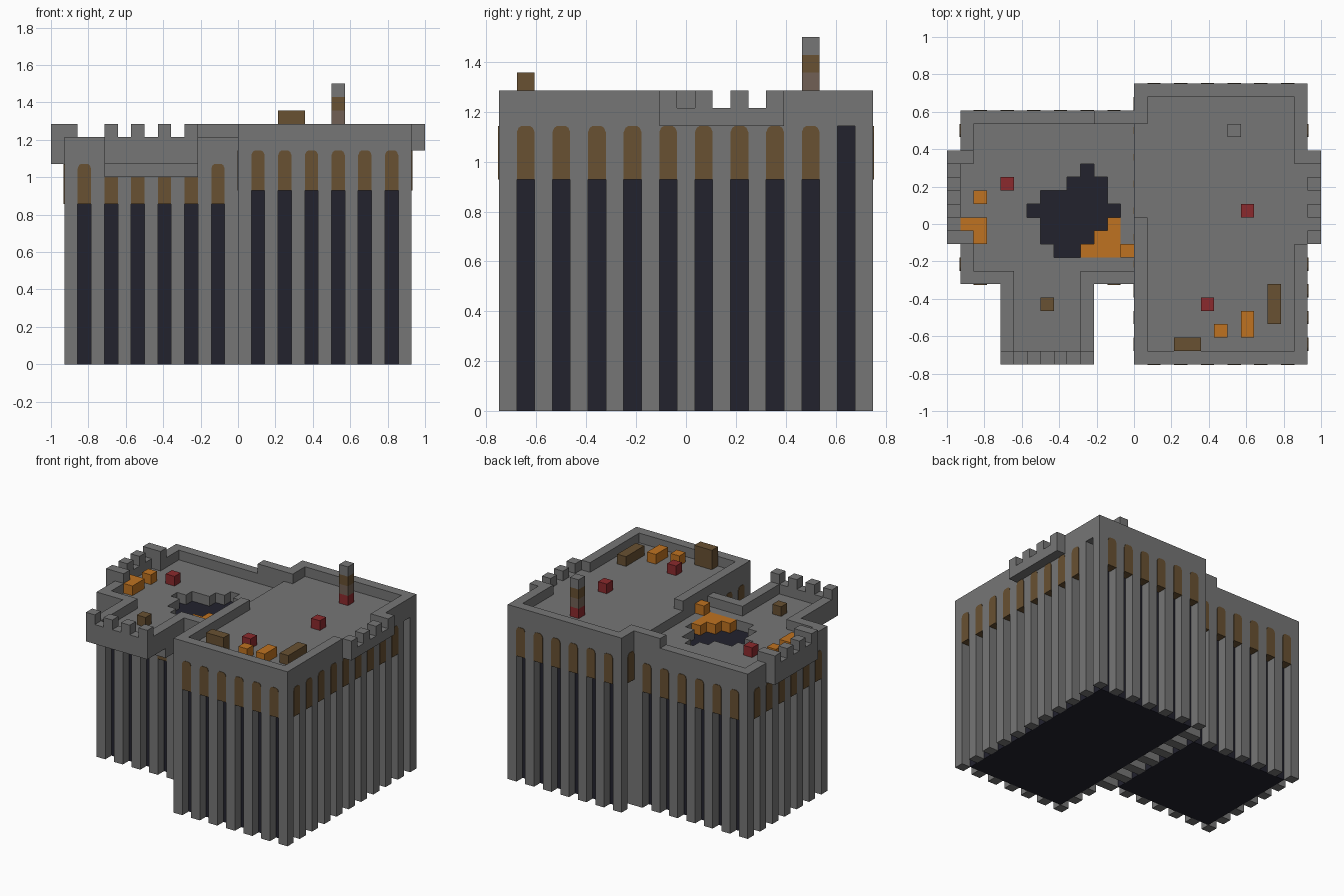
import bpy, bmesh
from mathutils import Matrix, Vector

if "Cube" in bpy.data.objects:
    bpy.data.objects.remove(bpy.data.objects["Cube"], do_unlink=True)

U = 1 / 14  # one block


def material(name, rgb):
    m = bpy.data.materials.new(name)
    m.use_nodes = True
    m.diffuse_color = (*rgb, 1)
    bsdf = m.node_tree.nodes["Principled BSDF"]
    bsdf.inputs["Base Color"].default_value = (*rgb, 1)
    bsdf.inputs["Roughness"].default_value = 0.9
    return m


STONE = material("grey stone", (0.18, 0.18, 0.18))
DARK = material("dark glass", (0.016, 0.016, 0.027))
WOOD = material("brown wood", (0.138, 0.082, 0.032))
PALE = material("pale wood", (0.165, 0.117, 0.089))
ORANGE = material("orange", (0.52, 0.17, 0.015))
RED = material("red", (0.26, 0.023, 0.026))


def finish(name, bm, *mats):
    bmesh.ops.scale(bm, vec=(U, U, U), verts=bm.verts)
    bmesh.ops.recalc_face_normals(bm, faces=bm.faces)
    me = bpy.data.meshes.new(name)
    bm.to_mesh(me)
    bm.free()
    for m in mats:
        me.materials.append(m)
    ob = bpy.data.objects.new(name, me)
    bpy.context.collection.objects.link(ob)
    return ob


def add_box(bm, x0, x1, y0, y1, z0, z1):
    mid = Vector((x0 + x1, y0 + y1, z0 + z1)) / 2
    size = Matrix.Diagonal((x1 - x0, y1 - y0, z1 - z0, 1))
    bmesh.ops.create_cube(bm, size=1, matrix=Matrix.Translation(mid) @ size)


def boxes(name, mat, *dims):
    bm = bmesh.new()
    for d in dims:
        add_box(bm, *d)
    return finish(name, bm, mat)


def add_arch(bm, cell, out, z0, z1):
    """Wooden arch filling one slot, facing along out."""
    out = Vector(out)
    side = Vector((-out.y, out.x, 0))
    c = Vector((cell[0] + 0.5, cell[1] + 0.5, 0)) + out * 0.55
    h = z1 - z0
    prof = [(-.5, 0), (.5, 0), (.5, h - .35), (.4, h - .1), (.25, h),
            (-.25, h), (-.4, h - .1), (-.5, h - .35)]
    f = bm.faces.new([bm.verts.new(c + side * s + Vector((0, 0, z0 + z))) for s, z in prof])
    ext = bmesh.ops.extrude_face_region(bm, geom=[f])["geom"]
    bmesh.ops.translate(bm, vec=-out, verts=[v for v in ext if isinstance(v, bmesh.types.BMVert)])


def tower(name, x0, y0, nx, ny, top, skip=()):
    """Ring of pillars around a dark core, with an arch in every slot."""
    stone, arches = bmesh.new(), bmesh.new()
    for i in range(nx):
        for j in range(ny):
            if 0 < i < nx - 1 and 0 < j < ny - 1:
                continue
            x, y = x0 + i, y0 + j
            if (i + j) % 2 == 0:
                add_box(stone, x, x + 1, y, y + 1, 0, top)
            elif (x, y) not in skip:
                add_box(stone, x, x + 1, y, y + 1, top - 1, top)
                out = ((-1, 0, 0) if i == 0 else (1, 0, 0) if i == nx - 1
                       else (0, -1, 0) if j == 0 else (0, 1, 0))
                add_arch(arches, (x, y), out, top - 3, top)
    finish(name + "_pillars", stone, STONE)
    finish(name + "_arches", arches, WOOD)
    boxes(name + "_core", DARK, (x0 + 1, x0 + nx - 1, y0 + 1, y0 + ny - 1, 0, top))


tower("left_tower", 0, -10.5, 13, 21, 16, skip={(12, 8.5)})
tower("right_tower", -13, -4.5, 13, 13, 15)

# Roof of the tall tower and its parapet
boxes("left_tower_roof", STONE, (0, 13, -10.5, 10.5, 16, 17))
boxes("left_tower_parapet", STONE,
      (0, 13, -10.5, -9.5, 17, 18), (0, 13, 9.5, 10.5, 17, 18),
      (0, 1, -9.5, .5, 17, 18), (0, 1, 7.5, 9.5, 17, 18),
      (12, 13, -9.5, -1.5, 17, 18), (12, 13, 4.5, 9.5, 17, 18))

# Broken roof of the lower tower: hole and burning blocks by row
HOLE = {3.5: (-4, -3), 2.5: (-5, -2), 1.5: (-7, -2), .5: (-8, -1),
        -.5: (-7, -2), -1.5: (-7, -3), -2.5: (-6, -4)}
bm = bmesh.new()
bmesh.ops.create_grid(bm, x_segments=13, y_segments=13, size=6.5,
                      matrix=Matrix.Translation((-6.5, 2, 16)))
gone = []
for f in bm.faces:
    c = f.calc_center_median()
    a, b = HOLE.get(round(c.y - .5, 1), (0, 0))
    if a < c.x < b:
        gone.append(f)
    elif b < c.x < -1 and c.y < .5 and b < 0:
        f.material_index = 1
bmesh.ops.delete(bm, geom=gone, context="FACES")
roof = finish("right_tower_roof", bm, STONE, ORANGE)
if roof.data.polygons[0].normal.z < 0:
    roof.data.flip_normals()
solid = roof.modifiers.new("thickness", "SOLIDIFY")
solid.thickness = U
solid.offset = -1

boxes("right_tower_parapet", STONE,
      (-13, 0, 7.5, 8.5, 16, 17), (-3, 0, 7.5, 8.5, 17, 18),
      (-13, -12, 4.5, 7.5, 16, 17), (-13, -12, -4.5, -1.5, 16, 17),
      (-12, -9, -4.5, -3.5, 16, 17), (-4, 0, -4.5, -3.5, 16, 17))

# Side balconies with merlons
for name, x, xin, z in (("left", 13, 12, 17), ("right", -14, -13, 16)):
    parts = [(x, x + 1, -1.5, 5.5, z - 1, z)]
    if name == "right":
        parts.append((x, x + 1, -1.5, 5.5, z, z + 1))
        parts += [(x + 1, x + 2, y, y + 1, z, z + 2) for y in (-1.5, 4.5)]
    parts += [(x, x + 1, -1.5 + k, -.5 + k, 17, 18) for k in (0, 2, 4, 6)]
    boxes(name + "_balcony", STONE, *parts)

# Deep front balcony with corbel, walls and merlons
boxes("front_balcony", STONE,
      (-10, -3, -10.5, -4.5, 15, 16), (-10, -3, -7.5, -4.5, 14, 15),
      (-10, -3, -10.5, -9.5, 16, 17),
      (-10, -9, -9.5, -4.5, 16, 17), (-4, -3, -9.5, -4.5, 16, 17),
      *[(x, x + 1, -10.5, -9.5, 17, 18) for x in (-10, -8, -6, -4)])

# Chimney stack
for z, part, mat in ((17, "base", RED), (18, "lower", PALE), (19, "upper", WOOD), (20, "cap", STONE)):
    boxes("chimney_" + part, mat, (7, 8, 6.5, 7.5, z, z + 1))

# Loose blocks on the roofs
boxes("red_blocks", RED, (8, 9, .5, 1.5, 17, 18), (5, 6, -6.5, -5.5, 17, 18),
      (-10, -9, 2.5, 3.5, 16, 17))
boxes("orange_blocks", ORANGE, (6, 7, -8.5, -7.5, 17, 18), (8, 9, -8.5, -6.5, 17, 18),
      (-1, 0, -2.5, -1.5, 16, 17), (-12, -11, 1.5, 2.5, 16, 17),
      (-13, -11, -.5, .5, 16, 17), (-12, -11, -1.5, -.5, 16, 17))
boxes("wood_blocks", WOOD, (10, 11, -7.5, -4.5, 17, 18), (3, 5, -9.5, -8.5, 17, 19),
      (-7, -6, -6.5, -5.5, 16, 17))
